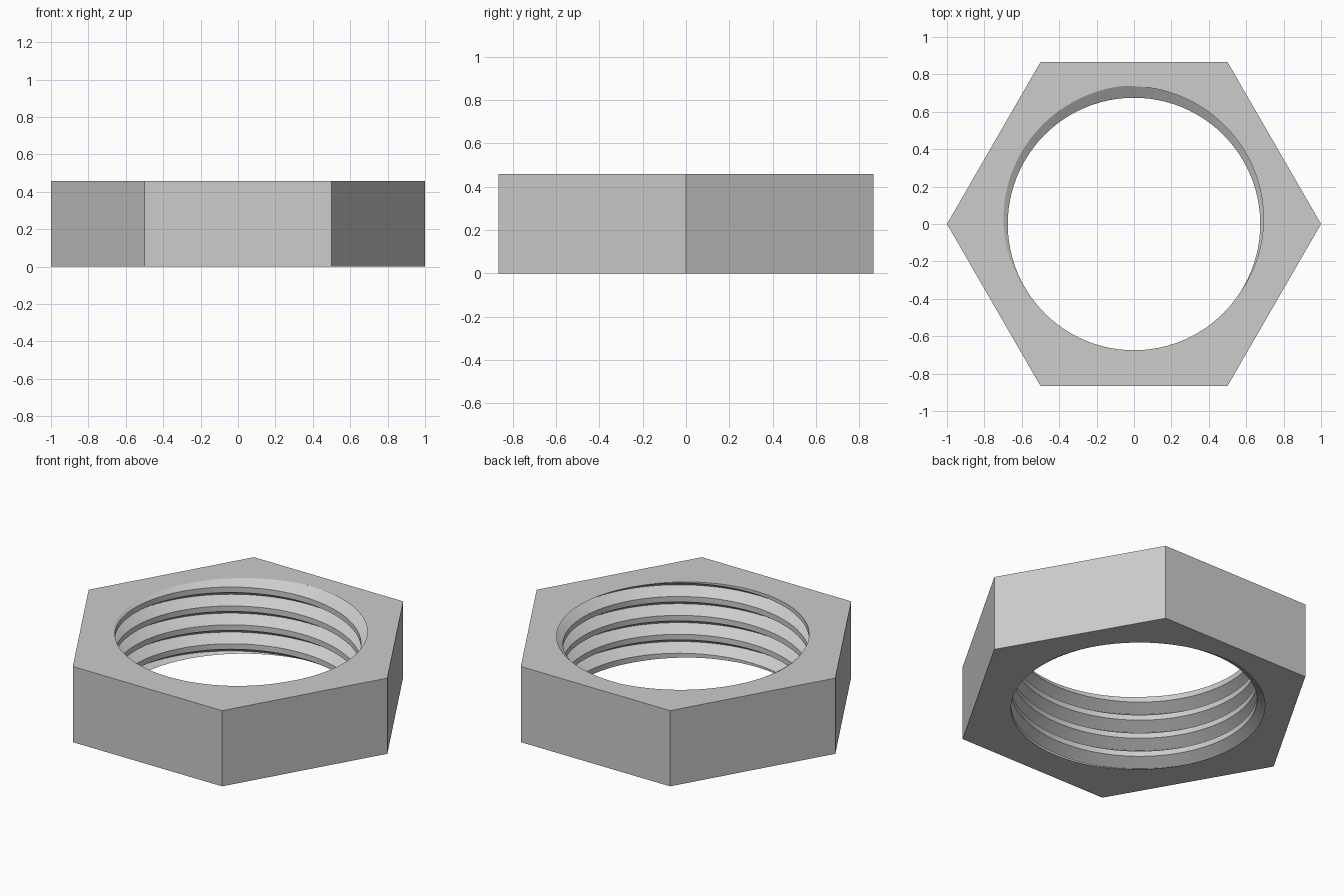
import bpy
import bmesh
from math import cos, sin, radians, tau

HEIGHT = 0.458
PITCH = HEIGHT / 4
CREST, ROOT = 0.675, 0.74
SEGMENTS = 96
START = radians(98)
# One pitch of thread: (height, radius)
PROFILE = [(0, ROOT), (0.041, CREST), (0.074, CREST)]

cube = bpy.data.objects.get("Cube")
if cube:
    bpy.data.objects.remove(cube)

# Plain grey metal
grey = bpy.data.materials.new("grey metal")
grey.use_nodes = True
colour = (0.604, 0.604, 0.604, 1)
grey.diffuse_color = colour
grey.node_tree.nodes["Principled BSDF"].inputs["Base Color"].default_value = colour

# Threaded bore: each column of the tube rises, and the seam joins one turn up
bm = bmesh.new()
columns = []
for i in range(SEGMENTS):
    angle = START + tau * i / SEGMENTS
    columns.append([
        bm.verts.new((r * cos(angle), r * sin(angle),
                      PITCH * (m + (i + 0.5) / SEGMENTS) + z))
        for m in range(-3, 7) for z, r in PROFILE])
rows = len(columns[0])
for i in range(SEGMENTS):
    a, b = columns[i], columns[(i + 1) % SEGMENTS]
    shift = len(PROFILE) if i == SEGMENTS - 1 else 0
    for j in range(rows - 1 - shift):
        k = j + shift
        bm.faces.new((a[j], b[k], b[k + 1], a[j + 1]))

# Trim the bore level with the two flat ends
for z, outward in ((0, -1), (HEIGHT, 1)):
    bmesh.ops.bisect_plane(bm, geom=bm.verts[:] + bm.edges[:] + bm.faces[:], dist=1e-6,
                           plane_co=(0, 0, z), plane_no=(0, 0, outward), clear_outer=True)

# Six outer sides, corners on the x axis
corners = [[bm.verts.new((cos(tau * i / 6), sin(tau * i / 6), z)) for z in (0, HEIGHT)]
           for i in range(6)]
for i, (low, high) in enumerate(corners):
    next_low, next_high = corners[(i + 1) % 6]
    bm.faces.new((low, next_low, next_high, high))

# Flat ends between the sides and the bore
for z in (0, HEIGHT):
    rim = [e for e in bm.edges
           if e.is_boundary and all(abs(v.co.z - z) < 1e-4 for v in e.verts)]
    bmesh.ops.triangle_fill(bm, edges=rim, use_beauty=True, normal=(0, 0, 1))

bmesh.ops.recalc_face_normals(bm, faces=bm.faces)
mesh = bpy.data.meshes.new("hex_nut")
bm.to_mesh(mesh)
bm.free()
mesh.materials.append(grey)
nut = bpy.data.objects.new("hex_nut", mesh)
bpy.context.collection.objects.link(nut)

bpy.ops.object.select_all(action="DESELECT")
nut.select_set(True)
bpy.context.view_layer.objects.active = nut
bpy.ops.object.shade_smooth_by_angle(angle=radians(30))
